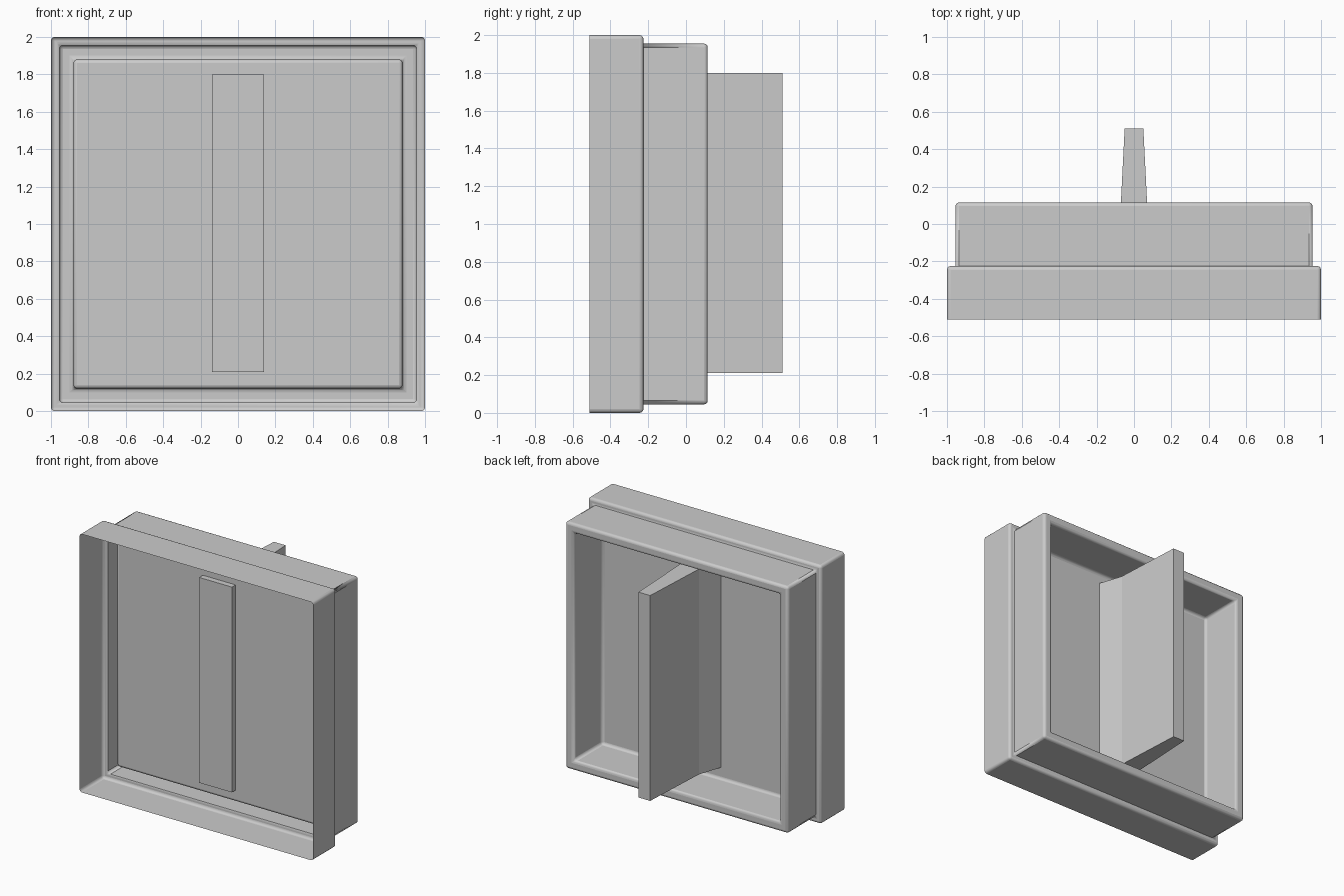
import bpy
import bmesh
import math

cube = bpy.data.objects.get("Cube")
if cube:
    bpy.data.objects.remove(cube, do_unlink=True)

GREY = (0.6, 0.6, 0.6, 1.0)
grey = bpy.data.materials.new("plain grey")
grey.use_nodes = True
grey.diffuse_color = GREY
grey.node_tree.nodes["Principled BSDF"].inputs["Base Color"].default_value = GREY


def finish(bm, name):
    """Turn a bmesh into a named, coloured object."""
    mesh = bpy.data.meshes.new(name)
    bm.to_mesh(mesh)
    bm.free()
    mesh.materials.append(grey)
    obj = bpy.data.objects.new(name, mesh)
    bpy.context.collection.objects.link(obj)
    return obj


def square_ring(bm, half, y):
    """Square loop of vertices around the y axis, at mid height."""
    corners = ((-1, -1), (1, -1), (1, 1), (-1, 1))
    return [bm.verts.new((sx * half, y, 1 + sz * half)) for sx, sz in corners]


# Housing: one stepped thin shell, open at the front, with a recessed back
profile = [(1.0, -0.51), (1.0, -0.225), (0.955, -0.225),
           (0.955, 0.115), (0.88, 0.115), (0.88, -0.23)]
bm = bmesh.new()
rings = [square_ring(bm, half, y) for half, y in profile]
for a, b in zip(rings, rings[1:]):
    for i in range(4):
        j = (i + 1) % 4
        bm.faces.new((a[i], a[j], b[j], b[i]))
bm.faces.new(rings[-1])
bm.normal_update()

# Outward normals: the back rim must face +y
rim = next(f for f in bm.faces if all(abs(v.co.y - 0.115) < 1e-4 for v in f.verts))
if rim.normal.y < 0:
    bmesh.ops.reverse_faces(bm, faces=bm.faces[:])

# Round every edge except the sharp inner corner of the step
step = set(rings[2])
weight = bm.edges.layers.float.new("bevel_weight_edge")
for edge in bm.edges:
    bent = len(edge.link_faces) == 2 and edge.calc_face_angle() > math.radians(30)
    if bent and not set(edge.verts) <= step:
        edge[weight] = 1.0
housing = finish(bm, "housing")
bevel = housing.modifiers.new("rounded edges", 'BEVEL')
bevel.limit_method = 'WEIGHT'
bevel.width = 0.02
bevel.segments = 3

# Grip: a tapered upright blade passing through the panel
half_outline = [(0.14, -0.275), (0.14, -0.235), (0.078, -0.045), (0.05, 0.51)]
outline = half_outline + [(-x, y) for x, y in reversed(half_outline)]
bm = bmesh.new()
base = bm.faces.new([bm.verts.new((x, y, 0.21)) for x, y in outline])
top = bmesh.ops.extrude_face_region(bm, geom=[base])["geom"]
bmesh.ops.translate(bm, vec=(0, 0, 1.59),
                    verts=[v for v in top if isinstance(v, bmesh.types.BMVert)])
bmesh.ops.recalc_face_normals(bm, faces=bm.faces[:])
grip = finish(bm, "grip_blade")

# Smooth shading on the housing, flat faces on the blade
bpy.ops.object.select_all(action='DESELECT')
housing.select_set(True)
bpy.context.view_layer.objects.active = housing
bpy.ops.object.shade_smooth_by_angle(angle=math.radians(40))
